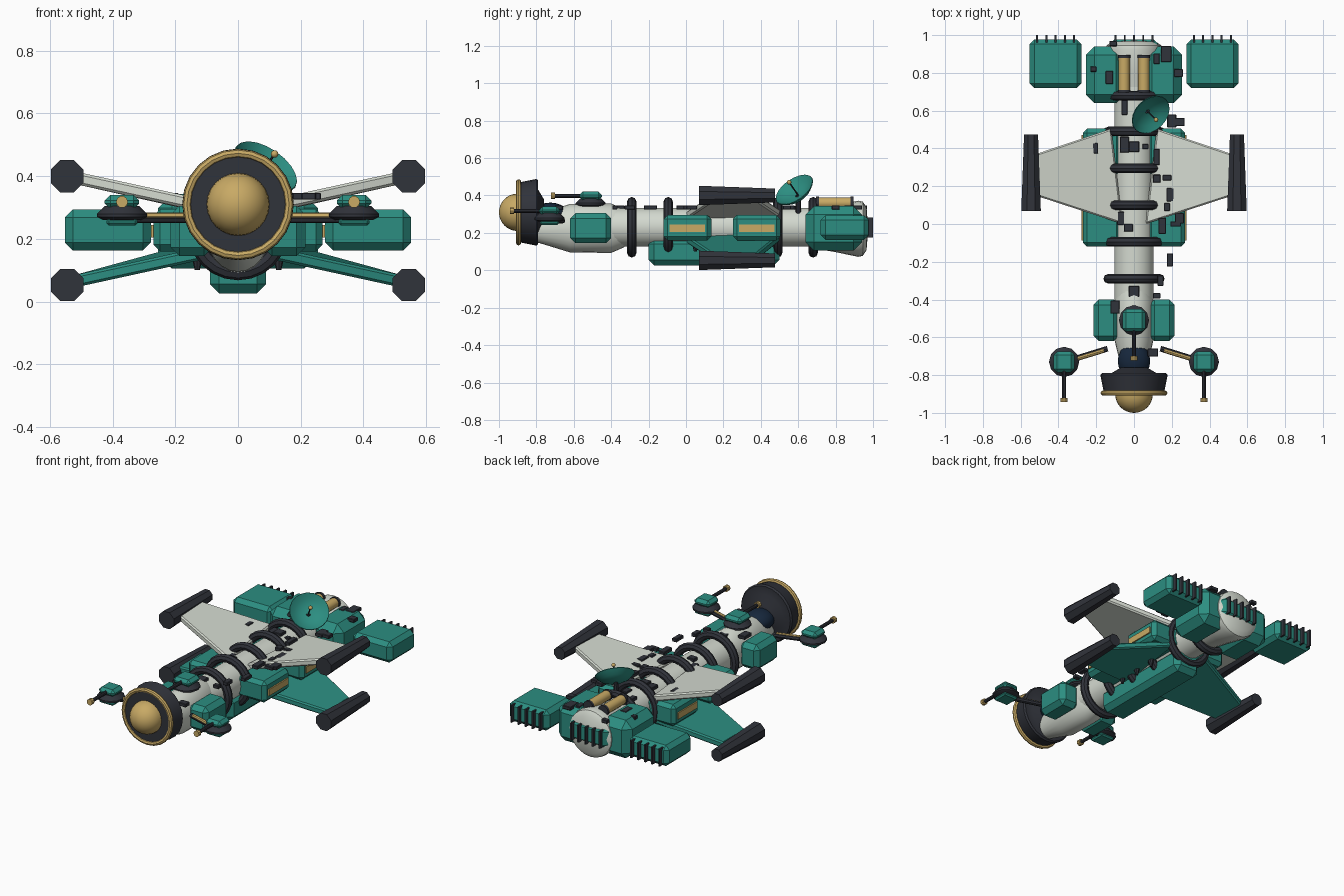
import bpy, bmesh
from math import cos, sin, pi, sqrt, radians
from mathutils import Vector, Matrix

if "Cube" in bpy.data.objects:
    bpy.data.objects.remove(bpy.data.objects["Cube"])


def mat(name, c):
    m = bpy.data.materials.new(name)
    m.diffuse_color = (*c, 1)
    m.use_nodes = True
    m.node_tree.nodes["Principled BSDF"].inputs["Base Color"].default_value = m.diffuse_color
    return m


TEAL = mat("teal", (0.025, 0.27, 0.22))
PALE = mat("pale", (0.66, 0.70, 0.63))
DARK = mat("dark", (0.03, 0.033, 0.043))
GOLD = mat("gold", (0.58, 0.40, 0.13))
GLASS = mat("glass", (0.008, 0.02, 0.045))


def finish(bm, name, m, smooth=False):
    bmesh.ops.recalc_face_normals(bm, faces=bm.faces)
    me = bpy.data.meshes.new(name)
    bm.to_mesh(me)
    bm.free()
    me.materials.append(m)
    if smooth:
        me.shade_smooth()
        me.set_sharp_from_angle(angle=radians(35))
    ob = bpy.data.objects.new(name, me)
    bpy.context.collection.objects.link(ob)
    return ob


def box(name, m, lo, hi, bev=0.0):
    bm = bmesh.new()
    bmesh.ops.create_cube(bm, size=1)
    lo, hi = Vector(lo), Vector(hi)
    for v in bm.verts:
        v.co = Vector([(lo[i] + hi[i]) / 2 + v.co[i] * abs(hi[i] - lo[i]) for i in range(3)])
    if bev:
        bmesh.ops.bevel(bm, geom=bm.edges[:], offset=bev, segments=1, affect='EDGES')
    return finish(bm, name, m)


def lathe(name, m, profile, at=(0, 0, 0), axis=(0, 1, 0), n=24, flat=1.0, smooth=True, turn=0.0, closed=False):
    """Spin (distance, radius) points around an axis; flat scales the local z radius."""
    bm = bmesh.new()
    rings = [[bm.verts.new((r * cos(2 * pi * i / n + turn), t, flat * r * sin(2 * pi * i / n + turn)))
              for i in range(n)] for t, r in profile]
    pairs = list(zip(rings, rings[1:]))
    if closed:
        pairs.append((rings[-1], rings[0]))
    for a, b in pairs:
        for i in range(n):
            j = (i + 1) % n
            bm.faces.new((a[i], a[j], b[j], b[i]))
    if not closed:
        for k in (0, -1):
            if profile[k][1] > 0:
                bm.faces.new(rings[k])
    bmesh.ops.remove_doubles(bm, verts=bm.verts, dist=1e-5)
    axis = Vector(axis)
    rot = Matrix() if axis.y == 1 else axis.to_track_quat('Y', 'Z').to_matrix().to_4x4()
    bm.transform(Matrix.Translation(at) @ rot)
    return finish(bm, name, m, smooth)


def rod(name, m, a, b, r, n=10, r2=None):
    a, b = Vector(a), Vector(b)
    return lathe(name, m, [(0, r), ((b - a).length, r2 or r)], a, (b - a).normalized(), n)


def ring(name, m, at, R, r, k=8, n=24):
    prof = [(r * sin(2 * pi * i / k), R + r * cos(2 * pi * i / k)) for i in range(k)]
    return lathe(name, m, prof, at, n=n, closed=True)


def ball(name, m, at, r, n=12):
    return lathe(name, m, [(-r * cos(pi * i / 8), r * sin(pi * i / 8) if 0 < i < 8 else 0) for i in range(9)], at, n=n)


def wing(name, m, s, z0, z1):
    bm = bmesh.new()
    pts = [(0.06, 0.0, z0), (0.12, 0.505, z0 + 0.01), (0.52, 0.37, z1), (0.52, 0.15, z1)]
    top, bot = [[bm.verts.new((s * x, y, z + d)) for x, y, z in pts] for d in (0.02, -0.02)]
    bm.faces.new(top)
    bm.faces.new(bot)
    for i in range(4):
        j = (i + 1) % 4
        bm.faces.new((top[i], top[j], bot[j], bot[i]))
    bmesh.ops.bevel(bm, geom=bm.edges[:], offset=0.008, segments=1, affect='EDGES')
    return finish(bm, name, m)


def turret(name, x, y, z, body, length):
    lathe(name + "_base", DARK, [(0, 0.06), (0.01, 0.08), (0.02, 0.08), (0.045, 0.055)], (x, y, z), (0, 0, 1), 12)
    box(name + "_body", TEAL, (x - body, y - body, z + 0.035), (x + body, y + body, z + 0.08), 0.018)
    tip = y - length
    rod(name + "_barrel", DARK, (x, y - 0.03, z + 0.058), (x, tip, z + 0.058), 0.011)
    rod(name + "_muzzle", GOLD, (x, tip + 0.01, z + 0.058), (x, tip - 0.012, z + 0.058), 0.019)


# Main hull, cabin and tail bell
ZC = 0.23
lathe("hull", PALE, [(-0.45, 0.104), (0.85, 0.104)], (0, 0, ZC))
lathe("cabin", PALE, [(-0.82, 0.055), (-0.76, 0.068), (-0.62, 0.102), (-0.40, 0.104), (-0.33, 0.08)],
      (0, 0, 0.225), flat=1.27)
lathe("tail_bell", PALE, [(0.68, 0.104), (0.80, 0.125), (0.92, 0.15), (0.945, 0.145), (0.965, 0.115), (0.975, 0)],
      (0, 0, 0.222))
for i, y in enumerate((-0.29, -0.095, 0.10, 0.295, 0.49, 0.68)):
    ring(f"hull_ring_{i}", DARK, (0, y, ZC), 0.137, 0.025)

# Nose sensor and canopy
lathe("nose_dish", DARK, [(-0.90, 0.158), (-0.80, 0.178), (-0.79, 0.17), (-0.79, 0.12), (-0.76, 0.07)], (0, 0, 0.31))
ring("nose_rim", GOLD, (0, -0.895, 0.31), 0.163, 0.014)
lathe("nose_dome", GOLD, [(-0.1 * sin(i * pi / 16), 0.1 * cos(i * pi / 16) if i < 8 else 0) for i in range(9)],
      (0, -0.90, 0.31))
lathe("canopy", GLASS, [(-0.095 * cos(pi * i / 10), 0.086 * sin(pi * i / 10) if 0 < i < 10 else 0) for i in range(11)],
      (0, -0.725, 0.30), flat=0.72, n=20)

# Turrets
turret("top_turret", 0, -0.51, 0.34, 0.06, 0.20)
for s, side in ((1, "right"), (-1, "left")):
    turret(side + "_turret", s * 0.37, -0.73, 0.26, 0.055, 0.20)
    box(side + "_turret_foot", TEAL, (s * 0.37 - 0.05, -0.78, 0.243), (s * 0.37 + 0.05, -0.68, 0.265), 0.008)
    rod(side + "_turret_arm", DARK, (s * 0.14, -0.66, 0.265), (s * 0.35, -0.725, 0.265), 0.015, 8)
    rod(side + "_turret_pipe", GOLD, (s * 0.16, -0.67, 0.272), (s * 0.33, -0.722, 0.272), 0.012, 8)

# Keel
box("keel", TEAL, (-0.09, -0.2, 0.026), (0.09, 0.50, 0.17), 0.03)

# Paired side parts
for s, side in ((1, "right"), (-1, "left")):
    box(side + "_front_pod", TEAL, (s * 0.08, -0.62, 0.145), (s * 0.215, -0.40, 0.305), 0.028)
    for k, y in (("fore", -0.12), ("aft", 0.25)):
        box(f"{side}_{k}_tank", TEAL, (s * 0.07, y, 0.16), (s * 0.27, y + 0.255, 0.295), 0.022)
        box(f"{side}_{k}_tank_strip", GOLD, (s * 0.25, y + 0.033, 0.205), (s * 0.278, y + 0.222, 0.245))
    wing(side + "_upper_wing", PALE, s, 0.295, 0.395)
    wing(side + "_lower_wing", TEAL, s, 0.165, 0.065)
    for k, z in (("upper", 0.40), ("lower", 0.053)):
        lathe(f"{side}_{k}_cannon", DARK, [(0.07, 0.056), (0.475, 0.04)], (s * 0.545, 0, z), n=8,
              smooth=False, turn=pi / 8)
    box(side + "_engine_block", TEAL, (s * 0.05, 0.64, 0.105), (s * 0.255, 0.94, 0.343), 0.045)
    rod(side + "_top_pipe", GOLD, (s * 0.052, 0.70, 0.36), (s * 0.052, 0.89, 0.36), 0.03, 12)
    for y in (0.695, 0.88):
        rod(side + "_pipe_cap", DARK, (s * 0.052, y, 0.36), (s * 0.052, y + 0.015, 0.36), 0.034, 12)
    # Small studs under the lower wing root
    for y in (0.05, 0.18, 0.31):
        rod(side + "_belly_stud", DARK, (s * 0.13, y, 0.15), (s * 0.13, y, 0.10), 0.02, 8, 0.008)

# Rear radiators with fins
for x, name in ((-0.415, "left"), (0, "middle"), (0.415, "right")):
    w = 0.137 if x else 0.13
    box(name + "_radiator", TEAL, (x - w, 0.72, 0.163), (x + w, 0.977, 0.293), 0.025)
    for i in range(5):
        fx = x + (i - 2) * 0.049
        box(f"{name}_fin_{i}", DARK, (fx - 0.005, 0.94, 0.175), (fx + 0.005, 1.0, 0.283))

# Antenna dish
c, d = Vector((0.078, 0.59, 0.415)), Vector((0.5, -0.5, 0.72)).normalized()
lathe("antenna_dish", TEAL, [(-0.03, 0), (-0.025, 0.045), (-0.008, 0.085), (0.02, 0.115), (0.024, 0.113),
                             (0.0, 0.083), (-0.015, 0.045), (-0.02, 0)], c, d, 20)
rod("antenna_feed", DARK, c - d * 0.02, c + d * 0.07, 0.004, 6)
ball("antenna_tip", GOLD, c + d * 0.078, 0.012)
rod("antenna_mast", DARK, (0.06, 0.60, 0.30), c - d * 0.02, 0.014, 8)

# Scattered surface plates
plates = [(-.215, .82), (-.13, .775), (.235, .8), (.17, .9), (.12, .875), (-.11, .955), (.2, .545), (.24, .54),
          (.12, .355), (-.21, .4), (.175, .245), (.2, .155), (.175, .09), (.15, -.01), (.24, .03), (.22, 0),
          (.19, -.19), (.12, .24), (-.05, .42), (0, .41), (.06, .41), (-.07, .03), (-.03, -.02), (0, -.37),
          (.14, -.3), (.12, -.38), (-.1, -.44), (.1, -.68), (-.05, .62), (.02, .56)]
for i, (x, y) in enumerate(plates):
    z = ZC + sqrt(0.011 - x * x) if abs(x) < 0.09 else 0.335
    a, b = 0.016 + 0.004 * (i % 4), 0.014 + 0.007 * (i * 3 % 5)
    box(f"plate_{i}", DARK, (x - a, y - b, z - 0.01), (x + a, y + b, z + 0.012), 0.003)
